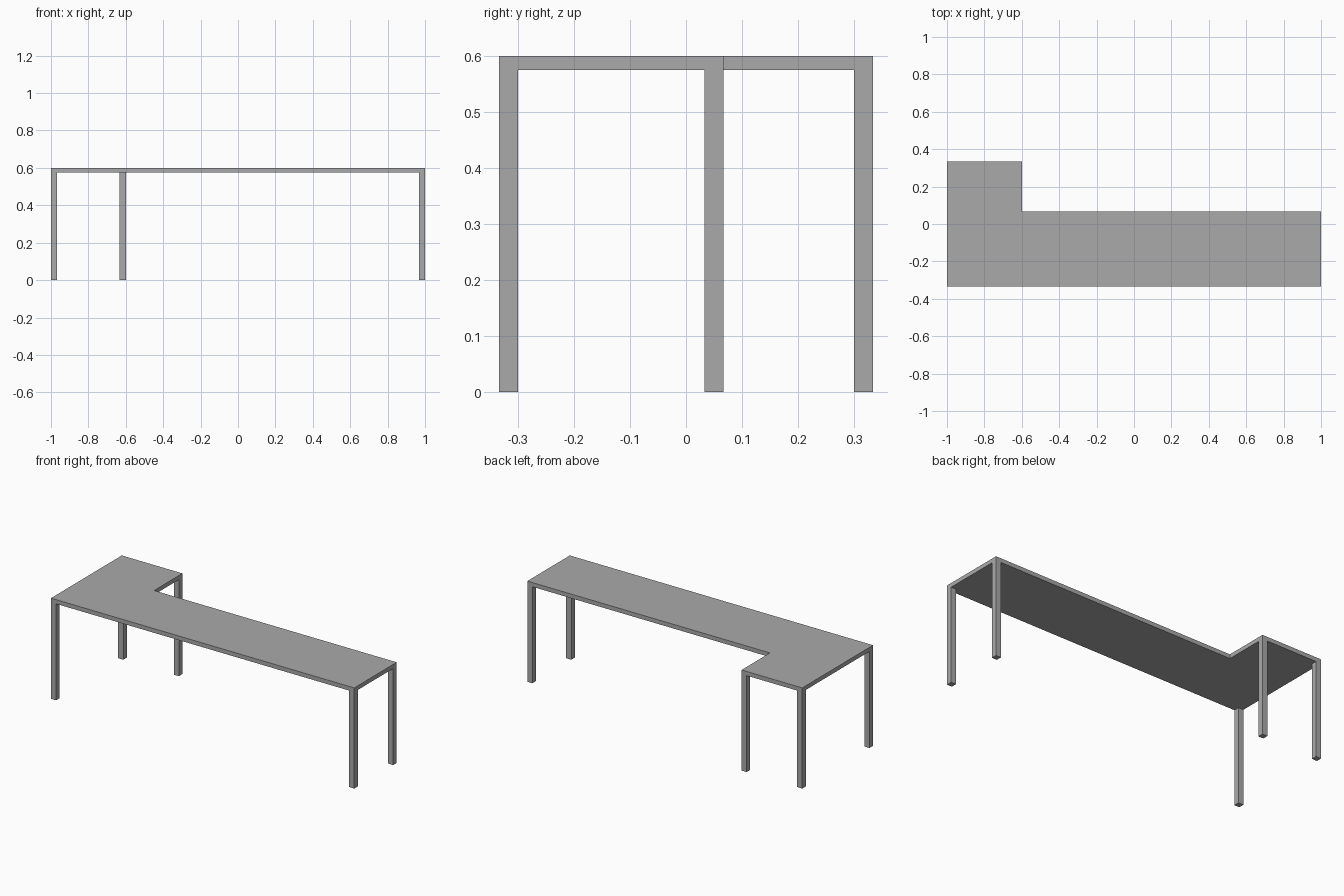
import bpy
import bmesh

cube = bpy.data.objects.get("Cube")
if cube:
    bpy.data.objects.remove(cube, do_unlink=True)

HEIGHT, THICK, LEG = 0.6, 0.025, 0.0333

grey = bpy.data.materials.new("plain grey")
grey.use_nodes = True
grey.diffuse_color = (0.4, 0.4, 0.4, 1)
grey.node_tree.nodes["Principled BSDF"].inputs["Base Color"].default_value = (0.4, 0.4, 0.4, 1)


def prism(name, outline, bottom, top):
    """Extrude a flat outline upwards into a solid."""
    bm = bmesh.new()
    face = bm.faces.new([bm.verts.new((x, y, bottom)) for x, y in outline])
    extruded = bmesh.ops.extrude_face_region(bm, geom=[face], use_keep_orig=True)
    for item in extruded["geom"]:
        if isinstance(item, bmesh.types.BMVert):
            item.co.z = top
    bmesh.ops.recalc_face_normals(bm, faces=bm.faces)
    mesh = bpy.data.meshes.new(name)
    bm.to_mesh(mesh)
    bm.free()
    mesh.materials.append(grey)
    obj = bpy.data.objects.new(name, mesh)
    bpy.context.collection.objects.link(obj)
    return obj


# L-shaped table top
left, right, inner = -1, 1, -0.6
front, middle, back = -0.3333, 0.0667, 0.3333
prism("table_top",
      [(left, front), (right, front), (right, middle),
       (inner, middle), (inner, back), (left, back)],
      HEIGHT - THICK, HEIGHT)

# Square legs, flush with the outer corners: corner position and inward direction
legs = {
    "front_right_leg": (left, front, 1, 1),
    "front_left_leg": (right, front, -1, 1),
    "back_left_leg": (right, middle, -1, -1),
    "return_inner_leg": (inner, back, -1, -1),
    "return_outer_leg": (left, back, 1, -1),
}
for name, (x, y, dx, dy) in legs.items():
    x2, y2 = x + dx * LEG, y + dy * LEG
    prism(name, [(x, y), (x2, y), (x2, y2), (x, y2)], 0, HEIGHT - THICK)
